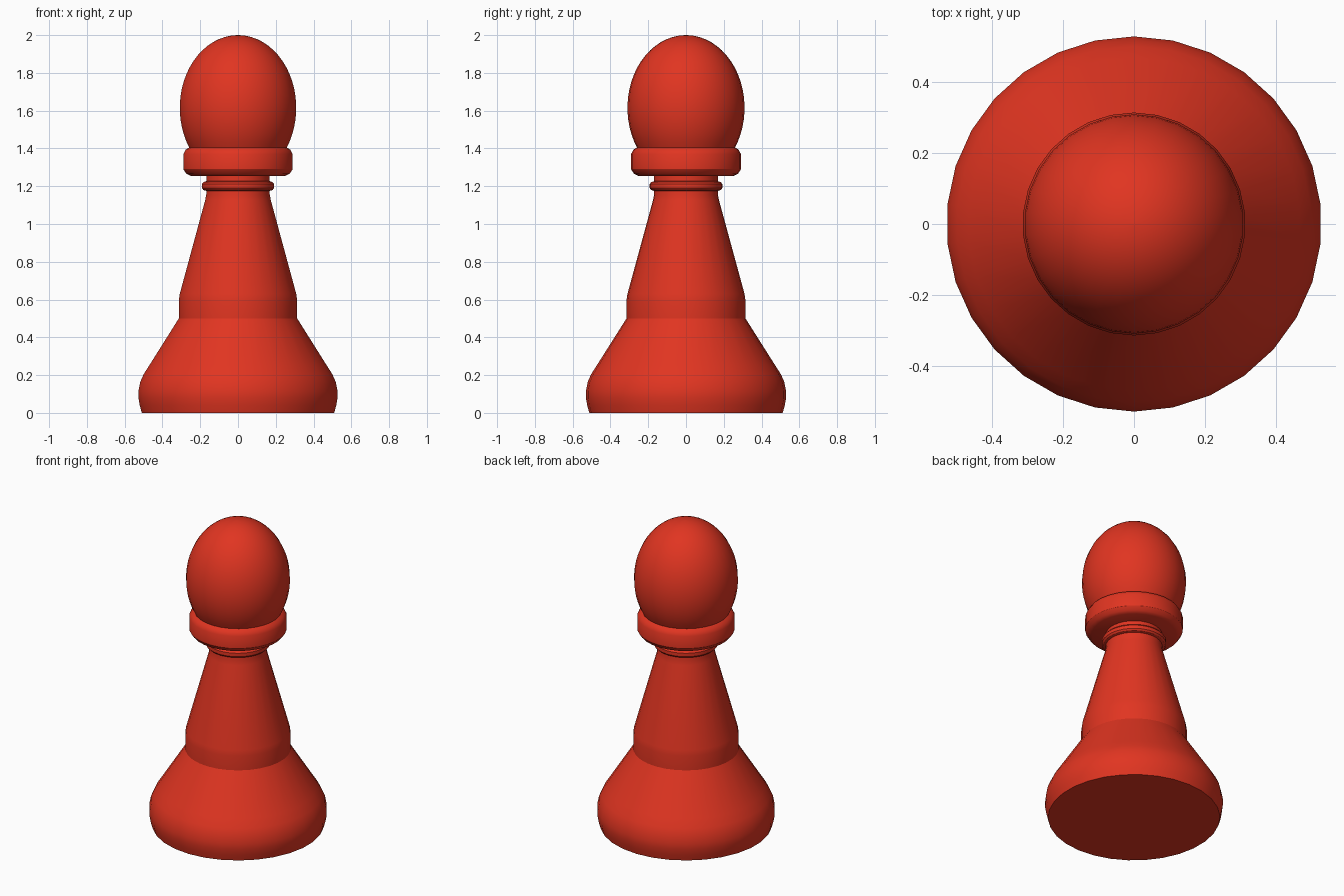
import bpy, bmesh, math

if "Cube" in bpy.data.objects:
    bpy.data.objects.remove(bpy.data.objects["Cube"])

SIDES = 30
red = bpy.data.materials.new("red")
red.diffuse_color = (0.75, 0.035, 0.015, 1)
red.use_nodes = True
red.node_tree.nodes["Principled BSDF"].inputs["Base Color"].default_value = red.diffuse_color


def lathe(name, profile):
    """Turn a bottom-to-top list of (radius, z) into a closed solid."""
    bm = bmesh.new()
    rings = []
    for r, z in profile:
        rings.append([bm.verts.new((r * math.sin(2 * math.pi * i / SIDES),
                                    -r * math.cos(2 * math.pi * i / SIDES), z))
                      for i in range(SIDES)])
    for a, b in zip(rings, rings[1:]):
        for i in range(SIDES):
            j = (i + 1) % SIDES
            bm.faces.new((a[i], a[j], b[j], b[i]))
    bm.faces.new(rings[0][::-1])
    bm.faces.new(rings[-1])
    bm.normal_update()
    mesh = bpy.data.meshes.new(name)
    bm.to_mesh(mesh)
    bm.free()
    obj = bpy.data.objects.new(name, mesh)
    bpy.context.collection.objects.link(obj)
    mesh.materials.append(red)
    bpy.ops.object.select_all(action='DESELECT')
    obj.select_set(True)
    bpy.context.view_layer.objects.active = obj
    bpy.ops.object.shade_smooth_by_angle(angle=math.radians(31))
    return obj


# Wide foot with a rounded lower edge
lathe("base", [(0.512, 0), (0.523, 0.04), (0.53, 0.08), (0.53, 0.115),
               (0.52, 0.165), (0.502, 0.205), (0.47, 0.255), (0.315, 0.5)])

# Tapered stem and neck
lathe("stem", [(0.315, 0.5), (0.315, 0.595), (0.31, 0.63), (0.175, 1.125),
               (0.169, 1.155), (0.169, 1.26)])

# Thin ring round the neck
lathe("neck_ring", [(0.168, 1.175), (0.184, 1.18), (0.192, 1.19),
                    (0.192, 1.212), (0.184, 1.222), (0.168, 1.227)])

# Thick collar below the head
lathe("collar", [(0.252, 1.255), (0.275, 1.266), (0.291, 1.29),
                 (0.291, 1.37), (0.278, 1.394), (0.26, 1.405)])

# Egg-shaped head, cut flat where it meets the collar
mid, radius, half = 1.615, 0.31, 0.385
start = math.asin((1.4 - mid) / half)
steps = 20
angles = [start + (math.pi / 2 - 0.01 - start) * i / steps for i in range(steps + 1)]
lathe("head", [(radius * math.cos(a), mid + half * math.sin(a)) for a in angles])
